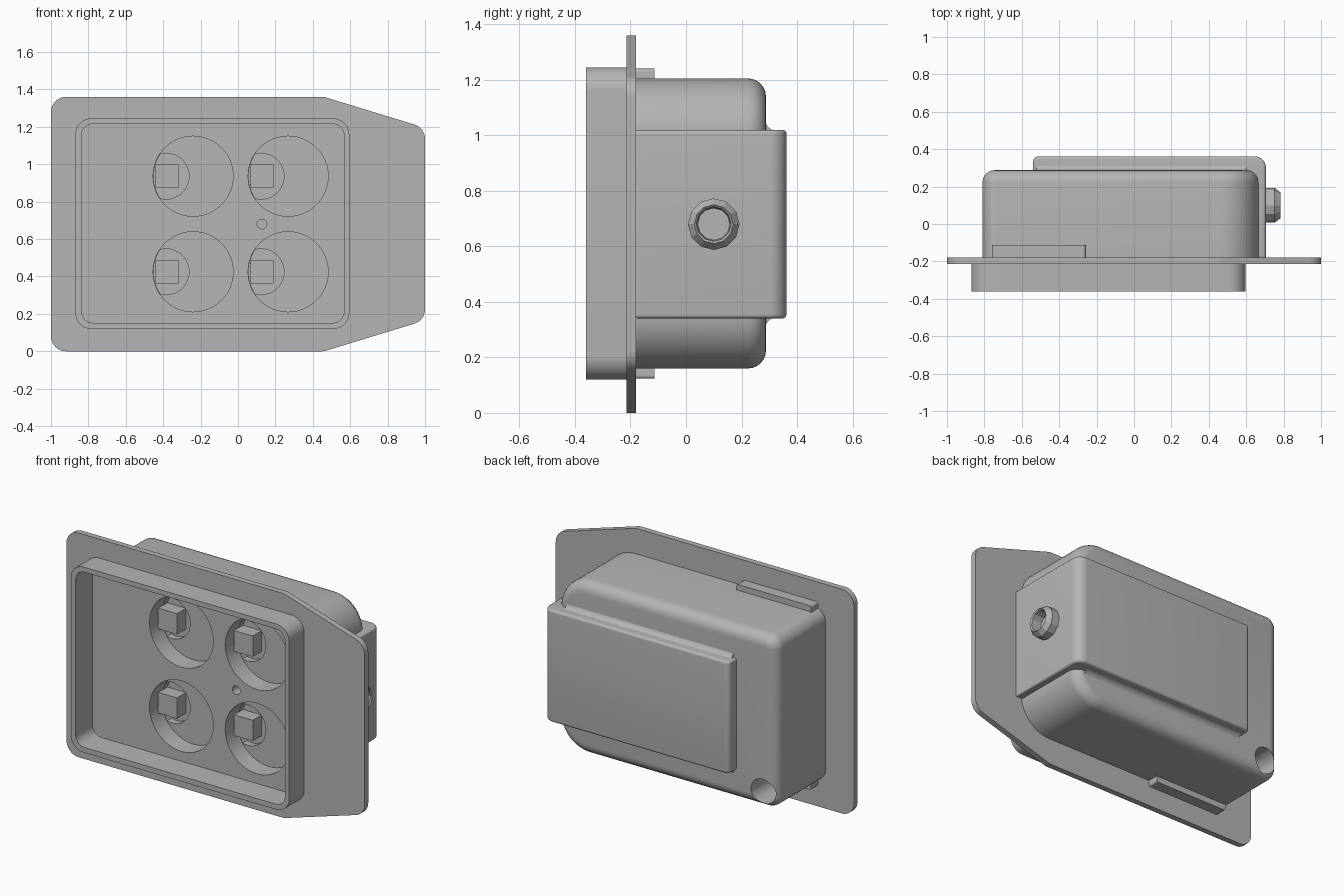
import bpy, bmesh, math
from mathutils import Vector

if "Cube" in bpy.data.objects:
    bpy.data.objects.remove(bpy.data.objects["Cube"])

grey = bpy.data.materials.new("plain_grey")
grey.use_nodes = True
COLOUR = (0.46, 0.46, 0.46, 1)
grey.diffuse_color = COLOUR
grey.node_tree.nodes["Principled BSDF"].inputs["Base Color"].default_value = COLOUR

AXES = {"x": lambda u, v, a: (a, u, v),
        "y": lambda u, v, a: (u, a, v),
        "z": lambda u, v, a: (u, v, a)}


def finish(bm, name):
    bmesh.ops.recalc_face_normals(bm, faces=bm.faces)
    mesh = bpy.data.meshes.new(name)
    bm.to_mesh(mesh)
    bm.free()
    mesh.materials.append(grey)
    ob = bpy.data.objects.new(name, mesh)
    bpy.context.scene.collection.objects.link(ob)
    return ob


def rounded(corners, steps=8):
    """Outline with rounded corners, from (u, v, radius) triples."""
    out, n = [], len(corners)
    for i, (u, v, r) in enumerate(corners):
        p = Vector((u, v))
        if r == 0:
            out.append(p)
            continue
        d1 = (Vector(corners[i - 1][:2]) - p).normalized()
        d2 = (Vector(corners[(i + 1) % n][:2]) - p).normalized()
        half = d1.angle(d2) / 2
        c = p + (d1 + d2).normalized() * r / math.sin(half)
        s, e = p + d1 * r / math.tan(half) - c, p + d2 * r / math.tan(half) - c
        for k in range(steps + 1):
            out.append(c + s.lerp(e, k / steps).normalized() * r)
    return out


def rect(u0, u1, v0, v1, r=0):
    return rounded([(u0, v0, r), (u1, v0, r), (u1, v1, r), (u0, v1, r)])


def circle(u, v, r, n=48):
    return [Vector((u + r * math.cos(2 * math.pi * k / n),
                    v + r * math.sin(2 * math.pi * k / n))) for k in range(n)]


def prism(name, outline, a0, a1, axis="y", bevel0=0, bevel1=0):
    """Extrude an outline along an axis, optionally rounding either end."""
    bm = bmesh.new()
    to3 = AXES[axis]
    ends = [[bm.verts.new(to3(p[0], p[1], a)) for p in outline] for a in (a0, a1)]
    caps = [bm.faces.new(e) for e in ends]
    n = len(outline)
    for i in range(n):
        j = (i + 1) % n
        bm.faces.new((ends[0][i], ends[0][j], ends[1][j], ends[1][i]))
    bmesh.ops.recalc_face_normals(bm, faces=bm.faces)
    for cap, width in zip(caps, (bevel0, bevel1)):
        if width:
            bmesh.ops.bevel(bm, geom=list(cap.edges), offset=width, segments=6,
                            profile=0.5, affect="EDGES", clamp_overlap=True)
    return finish(bm, name)


def lathe_x(name, profile, cy, cz, n):
    """Revolve (x, radius) points about an axis parallel to x."""
    bm = bmesh.new()
    rings = [[bm.verts.new((x, p[0], p[1])) for p in circle(cy, cz, r, n)]
             for x, r in profile]
    for a, b in zip(rings, rings[1:]):
        for i in range(n):
            j = (i + 1) % n
            bm.faces.new((a[i], a[j], b[j], b[i]))
    bm.faces.new(rings[0])
    bm.faces.new(rings[-1])
    return finish(bm, name)


def cut(ob, cutters):
    """Subtract the cutters and bake the result."""
    for c in cutters:
        m = ob.modifiers.new("cut", "BOOLEAN")
        m.operation, m.solver, m.object = "DIFFERENCE", "EXACT", c
    bpy.context.view_layer.update()
    dg = bpy.context.evaluated_depsgraph_get()
    mesh = bpy.data.meshes.new_from_object(ob.evaluated_get(dg))
    ob.modifiers.clear()
    ob.data = mesh


# Mounting flange with a tapered end
MID = 0.68
flange = prism("flange", rounded([
    (-1, 0, 0.08), (0.46, 0, 0.08), (1, 0.165, 0.08),
    (1, 1.195, 0.08), (0.46, 1.36, 0.08), (-1, 1.36, 0.08)]), -0.215, -0.18)

# Raised front rim
rim = prism("front_rim", rect(-0.87, 0.595, 0.12, 1.245, 0.085), -0.36, -0.21)

# Rear housing, with wide curves at one end
body = prism("housing", rounded([
    (-0.81, 0.16, 0.075), (0.665, 0.16, 0.2),
    (0.665, 1.205, 0.2), (-0.81, 1.205, 0.075)], 12), -0.185, 0.288, bevel1=0.065)

# Raised block across the back and end
block = prism("rear_block", rounded([
    (-0.54, 0.1, 0), (0.5, 0.1, 0), (0.5, -0.185, 0), (0.705, -0.185, 0),
    (0.705, 0.362, 0.06), (-0.54, 0.362, 0.03)]), 0.34, 1.02, "z", 0.015, 0.015)
smooth = [flange, rim, body, block]

# Coves where the block meets the housing
for side, label in ((1, "upper"), (-1, "lower")):
    edge, r = MID + side * 0.337, 0.04
    cove = [(0.27, edge)]
    for k in range(7):
        t = math.pi / 2 * k / 6
        cove.append((0.285 + r * (1 - math.sin(t)), edge + side * r * (1 - math.cos(t))))
    cove.append((0.27, edge + side * r))
    smooth.append(prism(label + "_cove", cove, -0.52, 0.6, "x"))

# Lips along the flange
for v0, v1, label in ((1.19, 1.24, "upper"), (0.123, 0.175, "lower")):
    smooth.append(prism(label + "_lip", rect(-0.76, -0.26, v0, v1, 0.012),
                        -0.185, -0.113))

# Cutters: front recess, four eccentric sockets, pin hole, corner hole
recess = prism("recess_cutter", rect(-0.837, 0.567, 0.152, 1.215, 0.06), -0.5, -0.2)
sockets = []
R = 0.214
for cx in (-0.24, 0.268):
    for cz in (0.425, 0.936):
        sockets.append(prism("socket_cutter", circle(cx, cz, R), -0.3, -0.085))
        c = Vector((cx, cz))
        well = []
        for p in circle(cx - 0.145, cz, 0.123):
            d = p - c
            well.append(c + d * min(1, 0.99 * R / d.length))
        sockets.append(prism("well_cutter", well, -0.25, -0.045))
        # Square contact in each socket
        prism("contact", rect(cx - 0.205, cx - 0.078, cz - 0.063, cz + 0.063),
              -0.13, -0.03)
sockets.append(prism("pin_cutter", circle(0.128, MID, 0.026, 24), -0.3, -0.1))
corner = prism("corner_cutter", circle(-0.715, 0.255, 0.077), 0.0, 0.5)

cut(rim, [recess])
cut(flange, [recess] + sockets)
cut(body, sockets + [corner])
for c in [recess, corner] + sockets:
    bpy.data.objects.remove(c)

# Hollow cable fitting on the end
lathe_x("cable_fitting", [(0.69, 0.093), (0.752, 0.093), (0.782, 0.07),
                          (0.775, 0.062), (0.715, 0.058)], 0.1, MID, 12)

# Smooth the curved parts
bpy.ops.object.select_all(action="DESELECT")
for ob in smooth:
    ob.select_set(True)
bpy.context.view_layer.objects.active = body
bpy.ops.object.shade_smooth_by_angle(angle=math.radians(35))
